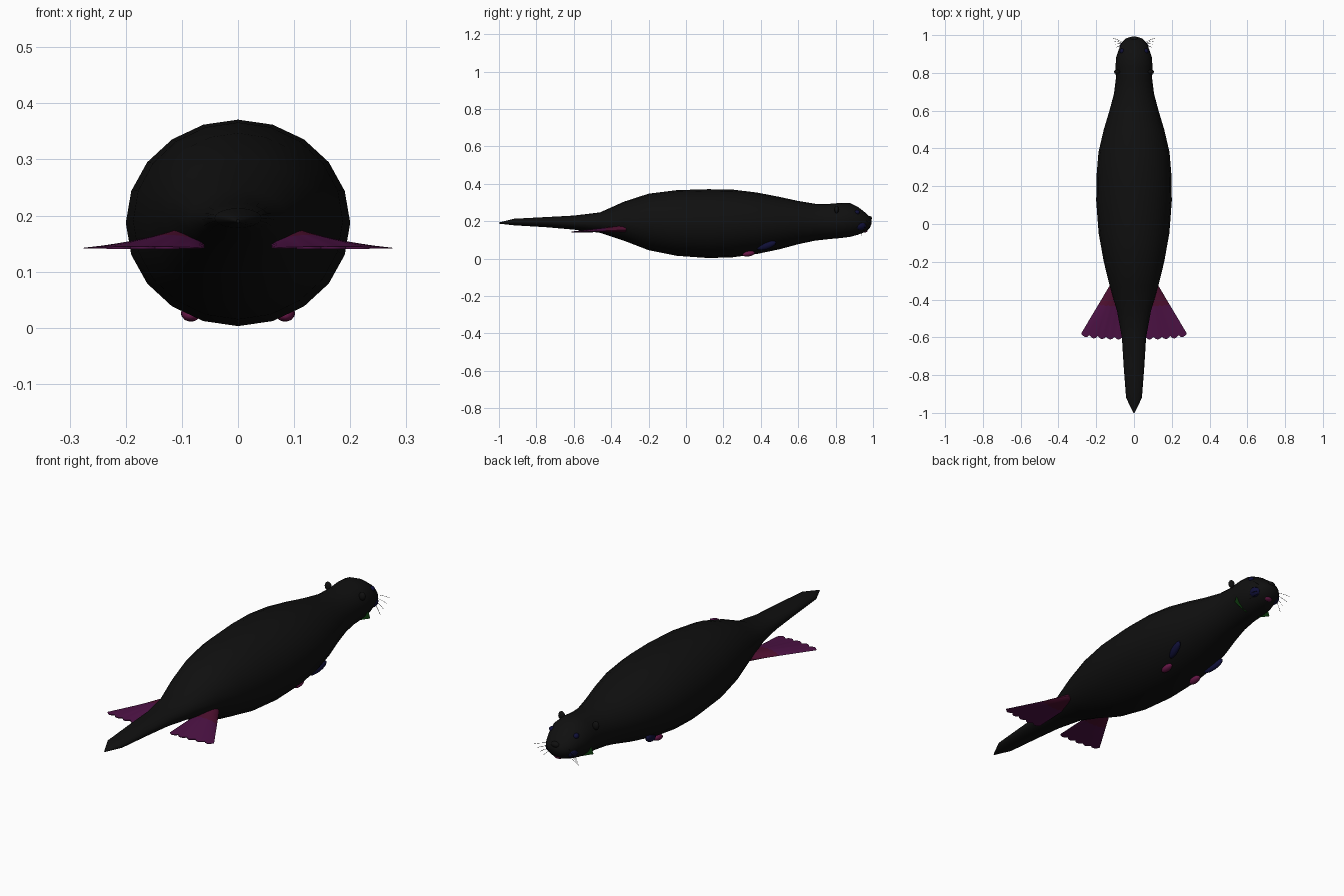
import bpy, bmesh, math
from mathutils import Vector

if "Cube" in bpy.data.objects:
    bpy.data.objects.remove(bpy.data.objects["Cube"], do_unlink=True)


def material(name, r, g, b):
    mat = bpy.data.materials.new(name)
    mat.use_nodes = True
    mat.diffuse_color = (r, g, b, 1)
    bsdf = mat.node_tree.nodes["Principled BSDF"]
    bsdf.inputs["Base Color"].default_value = (r, g, b, 1)
    bsdf.inputs["Roughness"].default_value = 0.8
    return mat


black = material("fur black", .005, .005, .005)
crimson = material("dark crimson", .08, .005, .03)
purple = material("dark purple", .075, .006, .06)
navy = material("navy", .005, .005, .04)
green = material("dark green", .005, .05, .005)
pink = material("magenta pink", .13, .008, .06)


def finish(bm, name, mats, smooth=True):
    bmesh.ops.recalc_face_normals(bm, faces=bm.faces[:])
    mesh = bpy.data.meshes.new(name)
    bm.to_mesh(mesh)
    bm.free()
    for mat in mats:
        mesh.materials.append(mat)
    obj = bpy.data.objects.new(name, mesh)
    bpy.context.collection.objects.link(obj)
    if smooth:
        bpy.ops.object.select_all(action="DESELECT")
        bpy.context.view_layer.objects.active = obj
        obj.select_set(True)
        bpy.ops.object.shade_smooth_by_angle(angle=math.radians(50))
    return obj


def loft(name, stations, sides, mat):
    """Skin elliptical rings given as (y, half width, bottom, top)."""
    bm = bmesh.new()
    rings = []
    for y, w, low, high in stations:
        mid, h = (low + high) / 2, (high - low) / 2
        angles = [math.tau * i / sides for i in range(sides)]
        rings.append([bm.verts.new((w * math.sin(a), y, mid + h * math.cos(a)))
                      for a in angles])
    for a, b in zip(rings, rings[1:]):
        for i in range(sides):
            j = (i + 1) % sides
            bm.faces.new((a[i], a[j], b[j], b[i]))
    bm.faces.new(rings[0])
    bm.faces.new(rings[-1])
    return finish(bm, name, [mat])


def ellipsoid(name, center, radii, mat, rotation=(0, 0, 0)):
    bm = bmesh.new()
    bmesh.ops.create_uvsphere(bm, u_segments=12, v_segments=8, radius=1)
    bmesh.ops.scale(bm, vec=radii, verts=bm.verts)
    obj = finish(bm, name, [mat])
    obj.location, obj.rotation_euler = center, rotation
    return obj


# Tail, trunk, neck and head as one skin
loft("body", [
    (-1, .003, .187, .193), (-.92, .042, .178, .213), (-.75, .055, .168, .222),
    (-.6, .064, .155, .23), (-.46, .09, .138, .247), (-.33, .128, .095, .305),
    (-.2, .16, .045, .347), (-.05, .187, .015, .366), (.12, .2, .003, .371),
    (.25, .199, .007, .369), (.38, .188, .025, .353), (.5, .16, .05, .33),
    (.6, .13, .077, .308), (.69, .106, .096, .293), (.77, .096, .105, .293),
    (.83, .098, .11, .298), (.88, .095, .117, .296), (.92, .082, .128, .276),
    (.96, .065, .143, .245), (.983, .042, .165, .222), (.992, .012, .187, .203),
], 20, black)


# Webbed hind flippers: wedge with a scalloped trailing edge
def flipper(name, side):
    bm = bmesh.new()
    across, along, toes = 20, 5, 5
    layers = []
    for top in (True, False):
        grid = []
        for i in range(across + 1):
            u = i / across
            row = []
            for j in range(along + 1):
                v = j / along
                x = (.06 + .065 * u) * (1 - v) + (.06 + .22 * u) * v
                tip = -.598 + .018 * u ** 3 - .014 * abs(math.sin(toes * math.pi * u))
                y = -.32 * (1 - v) + tip * v
                bulge = math.sin(math.pi * u) ** .6 if 0 < i < across else 0
                z = .142 + .012 * (1 - v)
                z += (.022 * (1 - v) + .003) * bulge * (1 if top else -.5)
                row.append(bm.verts.new((side * x, y, z)))
            grid.append(row)
        layers.append(grid)
    for grid in layers:
        for i in range(across):
            for j in range(along):
                face = bm.faces.new((grid[i][j], grid[i + 1][j],
                                     grid[i + 1][j + 1], grid[i][j + 1]))
                face.material_index = 0 if j < along // 2 else 1
    for j in (0, along):
        for i in range(across):
            a, b = layers
            bm.faces.new((a[i][j], a[i + 1][j], b[i + 1][j], b[i][j])).material_index = j // along
    bmesh.ops.remove_doubles(bm, verts=bm.verts, dist=.0001)
    return finish(bm, name, [crimson, purple])


# Flat cheek tuft across the head
def tuft(name, side):
    bm = bmesh.new()
    corners = [(.08, .215), (.103, .145), (.03, .115)]
    for y in (.842, .846):
        bm.faces.new([bm.verts.new((side * x, y, z)) for x, z in corners])
    return finish(bm, name, [green], smooth=False)


def whisker(name, points):
    curve = bpy.data.curves.new(name, "CURVE")
    curve.dimensions = "3D"
    curve.bevel_depth = .0008
    curve.bevel_resolution = 0
    spline = curve.splines.new("POLY")
    spline.points.add(len(points) - 1)
    for p, co in zip(spline.points, points):
        p.co = (*co, 1)
    curve.materials.append(black)
    bpy.context.collection.objects.link(bpy.data.objects.new(name, curve))


for side, label in ((1, "left"), (-1, "right")):
    flipper(label + "_hind_flipper", side)
    tuft(label + "_cheek_tuft", side)
    ellipsoid(label + "_ear", (side * .09, .805, .262), (.016, .012, .02), black)
    ellipsoid(label + "_eye", (side * .064, .915, .248), (.012, .014, .012), navy)
    ellipsoid(label + "_muzzle_patch", (side * .052, .93, .178), (.026, .035, .026), navy)
    # Folded forelimb and paw against the belly
    ellipsoid(label + "_forearm", (side * .115, .43, .07), (.016, .055, .02), navy,
              (math.radians(18), 0, side * math.radians(-15)))
    ellipsoid(label + "_forepaw", (side * .084, .335, .026), (.018, .034, .014), pink,
              (math.radians(10), 0, 0))
    for k in range(4):
        root = Vector((side * .045, .955, .2 - .012 * k))
        reach = Vector((side * (.065 - .006 * k), .035 - .016 * k, .004 - .01 * k))
        droop = Vector((0, -.006, -.014))
        whisker(f"{label}_whisker_{k + 1}",
                [root + reach * t + droop * t * t for t in (0, .35, .7, 1)])

ellipsoid("nose", (0, .98, .215), (.022, .014, .014), black)
ellipsoid("mouth", (0, .955, .15), (.022, .016, .01), pink)
